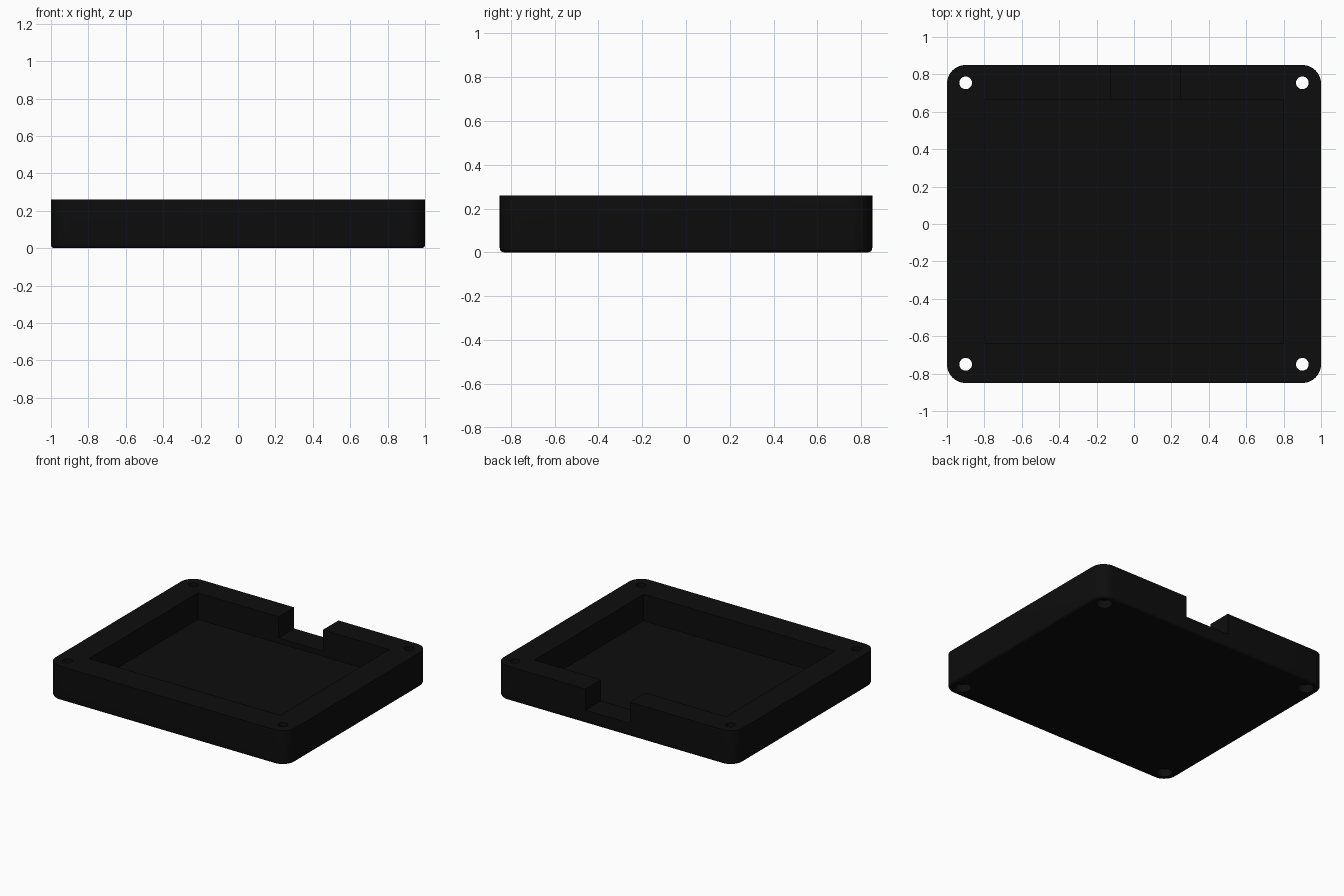
import bpy, bmesh, math

if "Cube" in bpy.data.objects:
    bpy.data.objects.remove(bpy.data.objects["Cube"])

HX, HY, H = 1.0, 0.85, 0.26      # half width, half depth, height
R, FILLET = 0.10, 0.02           # corner radius, bottom edge rounding

black = bpy.data.materials.new("matte black")
black.diffuse_color = (0.004, 0.004, 0.004, 1)
black.use_nodes = True
black.node_tree.nodes["Principled BSDF"].inputs["Base Color"].default_value = black.diffuse_color


def finish(name, bm):
    bmesh.ops.recalc_face_normals(bm, faces=bm.faces)
    me = bpy.data.meshes.new(name)
    bm.to_mesh(me)
    bm.free()
    me.materials.append(black)
    ob = bpy.data.objects.new(name, me)
    bpy.context.collection.objects.link(ob)
    return ob


def ring(bm, inset, z, seg=12):
    """Rounded rectangle outline, shrunk by inset."""
    r, verts = R - inset, []
    for k, (sx, sy) in enumerate([(1, 1), (-1, 1), (-1, -1), (1, -1)]):
        for i in range(seg + 1):
            a = math.pi / 2 * (k + i / seg)
            verts.append(bm.verts.new((sx * (HX - R) + r * math.cos(a),
                                       sy * (HY - R) + r * math.sin(a), z)))
    return verts


def box(bm, x0, x1, y0, y1, z0, z1):
    vs = bmesh.ops.create_cube(bm, size=1)["verts"]
    for v in vs:
        v.co = (x0 if v.co.x < 0 else x1, y0 if v.co.y < 0 else y1,
                z0 if v.co.z < 0 else z1)


def cylinder(bm, x, y, z0, z1, r):
    vs = bmesh.ops.create_cone(bm, cap_ends=True, segments=32, radius1=r,
                               radius2=r, depth=z1 - z0)["verts"]
    bmesh.ops.translate(bm, verts=vs, vec=(x, y, (z0 + z1) / 2))


# tray body: stacked outlines with a rounded bottom edge
bm = bmesh.new()
rings = []
for i in range(6):
    a = math.pi / 2 * i / 5
    rings.append(ring(bm, FILLET * (1 - math.sin(a)), FILLET * (1 - math.cos(a))))
rings.append(ring(bm, 0, H))
for lo, hi in zip(rings, rings[1:]):
    n = len(lo)
    for i in range(n):
        j = (i + 1) % n
        bm.faces.new((lo[i], lo[j], hi[j], hi[i]))
bm.faces.new(rings[0])
bm.faces.new(rings[-1])
tray = finish("tray", bm)

# cutters: inner cavity, cable notch in the back wall, screw holes, screw head recesses
cutters = []


def cutter(name, build):
    bm = bmesh.new()
    build(bm)
    cutters.append(finish(name, bm))


cutter("cavity_cutter", lambda b: box(b, -0.8, 0.8, -0.636, 0.664, 0.06, 0.4))
cutter("notch_cutter", lambda b: box(b, -0.125, 0.245, 0.6, 1.0, 0.10, 0.4))
corners = [(x, y) for x in (-0.9, 0.9) for y in (-0.75, 0.755)]
for x, y in corners:
    cutter("hole_cutter", lambda b: cylinder(b, x, y, -0.1, 0.4, 0.034))
    cutter("recess_cutter", lambda b: cylinder(b, x, y, -0.1, 0.06, 0.056))

bpy.context.view_layer.objects.active = tray
tray.select_set(True)
for c in cutters:
    m = tray.modifiers.new("cut", 'BOOLEAN')
    m.operation, m.solver, m.object = 'DIFFERENCE', 'EXACT', c
    bpy.ops.object.modifier_apply(modifier=m.name)
for c in cutters:
    bpy.data.objects.remove(c)

bpy.ops.object.shade_smooth_by_angle(angle=math.radians(30))
